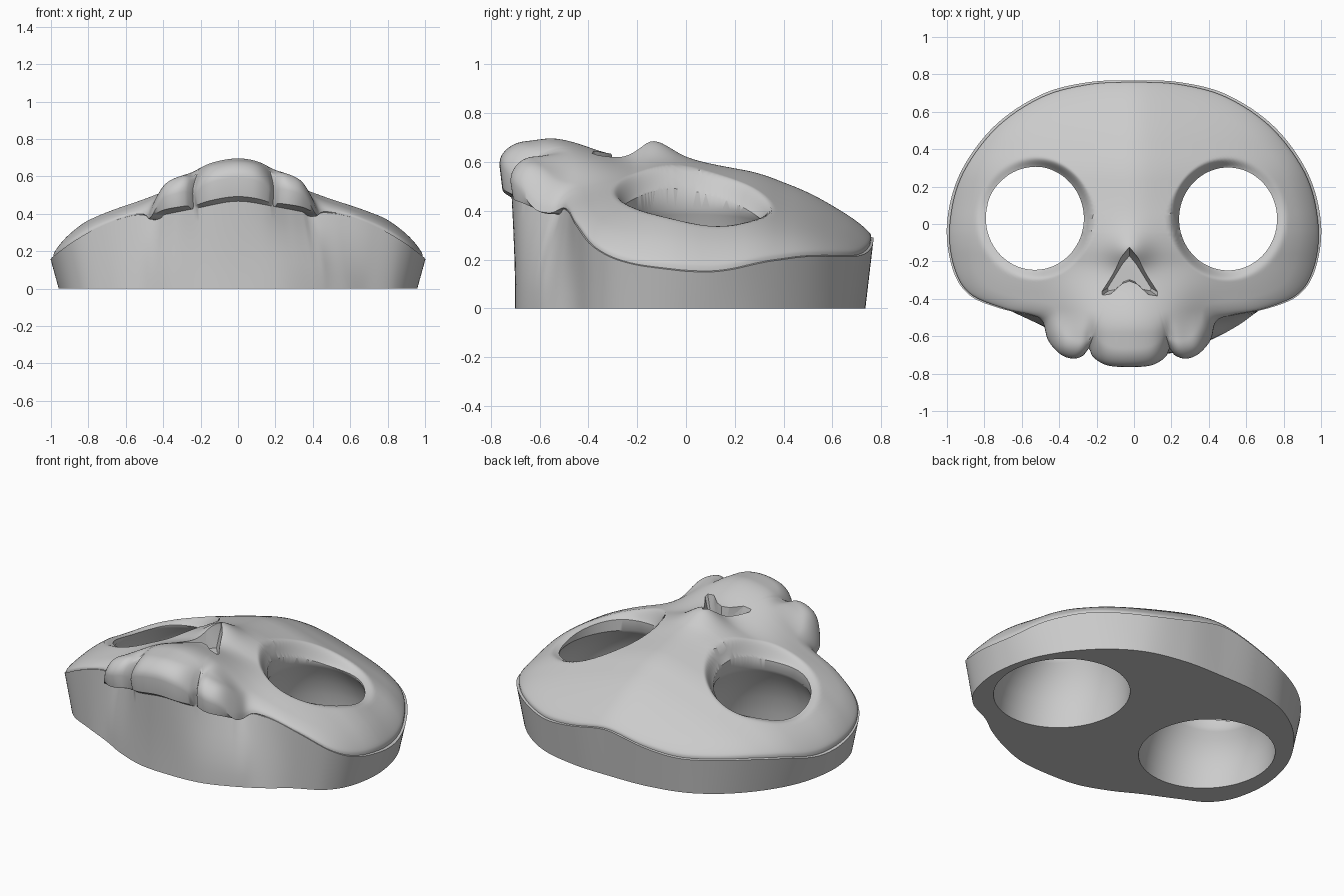
import bpy, bmesh, math
from mathutils import Vector

if "Cube" in bpy.data.objects:
    bpy.data.objects.remove(bpy.data.objects["Cube"], do_unlink=True)

bone = bpy.data.materials.new("bone_grey")
bone.use_nodes = True
COLOUR = (0.6, 0.6, 0.6, 1)
bone.diffuse_color = COLOUR
bone.node_tree.nodes["Principled BSDF"].inputs["Base Color"].default_value = COLOUR

SEGMENTS, RINGS, WALL_STEPS = 360, 60, 6
SNOUT_X = -0.025
EYES = [(-0.53, 0.03), (0.503, 0.027)]
EYE_RX, EYE_RY = 0.262, 0.275

# Half outlines, from the forehead round to the chin
FACE = [(0, .758), (.25, .745), (.5, .675), (.74, .51), (.92, .26), (.985, 0), (.965, -.22),
        (.88, -.37), (.7, -.45), (.54, -.485), (.465, -.52), (.435, -.62), (.37, -.695),
        (.3, -.72), (.24, -.7), (.215, -.665), (.195, -.71), (.12, -.755), (0, -.765)]
WALL = [(0, .768), (.25, .757), (.5, .69), (.75, .52), (.93, .27), (1, 0), (.97, -.24),
        (.88, -.38), (.72, -.45), (.55, -.485), (.42, -.52), (.3, -.6), (.16, -.69), (0, -.715)]
BASE = [(0, .735), (.25, .725), (.5, .66), (.72, .5), (.89, .26), (.957, 0), (.93, -.23),
        (.84, -.37), (.68, -.455), (.53, -.54), (.38, -.62), (.2, -.685), (0, -.7)]
# Height of the centre line from chin to forehead
SPINE = [(-.77, .53), (-.5, .565), (-.3, .605), (-.1, .625), (0, .615), (.1, .592), (.3, .555),
         (.5, .477), (.62, .41), (.72, .345), (.8, .29)]


def smooth(a, b, v):
    t = min(1, max(0, (v - a) / (b - a)))
    return t * t * (3 - 2 * t)


def lerp_table(table, v):
    for (a, fa), (b, fb) in zip(table, table[1:]):
        if v <= b:
            return fa + (fb - fa) * max(0, v - a) / (b - a)
    return table[-1][1]


def polar_outline(half, front_shift):
    """Mirror a half outline, spline it and return radii at even angles."""
    pts = [Vector(p) for p in half] + [Vector((-x, y)) for x, y in half[-2:0:-1]]
    for p in pts:
        p.x += front_shift * smooth(-0.45, -0.52, p.y)
    n, table = len(pts), []
    for i in range(n):
        a, b, c, d = (pts[(i + k) % n] for k in (-1, 0, 1, 2))
        for s in range(16):
            t = s / 16
            q = 0.5 * (2 * b + (c - a) * t + (2 * a - 5 * b + 4 * c - d) * t ** 2
                       + (3 * b - a - 3 * c + d) * t ** 3)
            table.append((math.atan2(q.y, q.x) % math.tau, q.length))
    table.sort()
    first, last = table[0], table[-1]
    table = [(last[0] - math.tau, last[1])] + table + [(first[0] + math.tau, first[1])]
    return [lerp_table(table, math.tau * i / SEGMENTS) for i in range(SEGMENTS)]


def dome(x, y):
    spine = sum(lerp_table(SPINE, y + k * 0.025) for k in range(-2, 3)) / 5
    return spine - 0.3 * (math.sqrt(x * x + 0.01) - 0.1) - 0.165 * x ** 6


def relief(x, y):
    """Muzzle, teeth, nose ridge and eye rims above the dome."""
    u = x - SNOUT_X
    broad = 0.14 * math.exp(-(u / 0.36) ** 4)
    middle = 0.14 * math.exp(-(u / 0.23) ** 6)
    side = 0.125 * math.exp(-((abs(u) - 0.31) / 0.12) ** 4)
    teeth = (middle ** 5 + side ** 5) ** 0.2
    z = smooth(-0.2, -0.58, y) * (broad + (teeth - broad) * smooth(-0.46, -0.68, y))
    z += 0.065 * math.exp(-(u / 0.11) ** 2 - ((y + 0.14) / 0.1) ** 2)
    for cx, cy in EYES:
        e = math.hypot((x - cx) / EYE_RX, (y - cy) / EYE_RY)
        inner = smooth(0.7, 0.35, abs(x))
        z -= (0.03 + 0.06 * inner) * smooth(1.2, 0.95, e)
    return z


def finish(name, bm):
    bmesh.ops.recalc_face_normals(bm, faces=bm.faces)
    me = bpy.data.meshes.new(name)
    bm.to_mesh(me)
    bm.free()
    me.materials.append(bone)
    ob = bpy.data.objects.new(name, me)
    bpy.context.collection.objects.link(ob)
    return ob


def loft(name, rings, tip=None):
    """Skin closed rings of points; a tip closes the first ring as a fan."""
    bm = bmesh.new()
    loops = [[bm.verts.new(p) for p in ring] for ring in rings]
    n = len(loops[0])
    for a, b in zip(loops, loops[1:]):
        for i in range(n):
            j = (i + 1) % n
            bm.faces.new((a[i], b[i], b[j], a[j]))
    if tip:
        top = bm.verts.new(tip)
        for i in range(n):
            bm.faces.new((top, loops[0][i], loops[0][(i + 1) % n]))
    else:
        bm.faces.new(loops[0])
    bm.faces.new(loops[-1])
    return finish(name, bm)


# Skull face: domed top, rolled lip, side wall flaring under the teeth, flat base
outlines = zip(polar_outline(FACE, SNOUT_X), polar_outline(WALL, SNOUT_X),
               polar_outline(BASE, 0.03))
rings = [[] for _ in range(RINGS + WALL_STEPS + 2)]
for i, (R, W, B) in enumerate(outlines):
    a = math.tau * i / SEGMENTS
    c, s = math.cos(a), math.sin(a)
    snout = smooth(-0.46, -0.56, R * s)
    depth = 0.02 + 0.06 * snout
    for k in range(RINGS):
        t = 1 - (1 - (k + 1) / RINGS) ** 1.3
        x, y = t * R * c, t * R * s
        q = max(0, 1 - (1 - t) * R / 0.1)
        roll = depth * (1 - math.sqrt(max(0, 1 - q * q)))
        z = dome(x, y) + relief(x, y) - roll
        rings[k].append((x, y, z))
    edge = z
    wall_z = min(dome(W * c, W * s) - 0.025 - 0.045 * snout, edge - 0.006)
    lip_r = R - 0.012 * snout
    rings[RINGS].append((lip_r * c, lip_r * s, wall_z + 0.2 * (edge - wall_z)))
    for k in range(WALL_STEPS + 1):
        t = k / WALL_STEPS
        r = W + (B - W) * (t + snout * (math.sin(t * math.pi / 2) - t))
        rings[RINGS + 1 + k].append((r * c, r * s, wall_z * (1 - t)))
skull = loft("skull_mask", rings, (0, 0, dome(0, 0) + relief(0, 0)))


def cut(cutter):
    cutter.hide_render = True
    mod = skull.modifiers.new("cut", "BOOLEAN")
    mod.operation, mod.solver, mod.object = "DIFFERENCE", "EXACT", cutter
    bpy.context.view_layer.objects.active = skull
    bpy.ops.object.modifier_apply(modifier=mod.name)
    bpy.data.objects.remove(cutter, do_unlink=True)


def socket_ring(cx, cy, level, f):
    """One ring of an eye socket, tilted so the side near the nose is higher."""
    ring = []
    for i in range(96):
        a = math.tau * i / 96
        x, y = EYE_RX * math.cos(a), EYE_RY * math.sin(a)
        rim = 0.365 - 0.17 * math.copysign(x, cx * x)
        drift = 0.035 * max(0, 1 - level)
        ring.append((cx + f * x + drift, cy + f * y, level * rim))
    return ring


# Eye sockets, bowl shaped and widening towards the base
for cx, cy in EYES:
    profile = [(-0.1, 1.4), (0.2, 1.39), (0.45, 1.34), (0.65, 1.26), (0.82, 1.15),
               (0.94, 1.05), (1.0, 1.0), (2.6, 1.0)]
    cut(loft("eye_cutter", [socket_ring(cx, cy, z, f) for z, f in profile]))

# Nose recess, an arrowhead with sloping sides
arrow = [(0, .14), (-.05, .08), (-.155, -.09), (-.15, -.11), (-.1, -.1), (-.04, -.045), (0, -.03),
         (.04, -.045), (.1, -.1), (.15, -.11), (.155, -.09), (.05, .08)]
cut(loft("nose_cutter", [[(SNOUT_X + f * x, -0.275 + f * y, z) for x, y in arrow]
                         for z, f in ((0.55, 0.75), (0.66, 1.07), (0.8, 1.12))]))

# Smooth shading with crisp rims
bpy.ops.object.select_all(action="DESELECT")
skull.select_set(True)
bpy.context.view_layer.objects.active = skull
bpy.ops.object.shade_smooth_by_angle(angle=math.radians(35))
